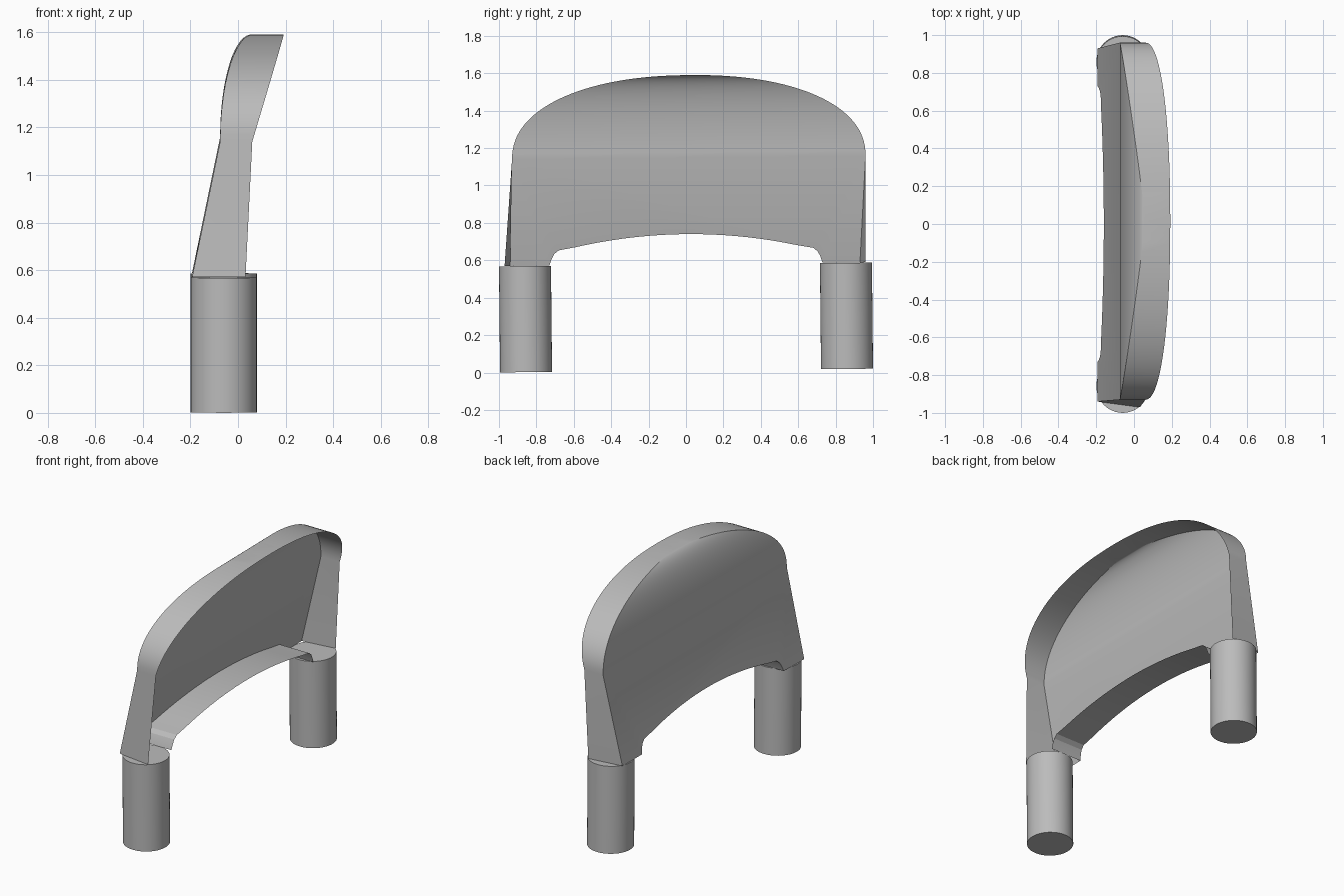
import bpy, bmesh, math

cube = bpy.data.objects.get("Cube")
if cube:
    bpy.data.objects.remove(cube)

grey = bpy.data.materials.new("plain_grey")
grey.use_nodes = True
colour = (0.5, 0.5, 0.5, 1)
grey.diffuse_color = colour
grey.node_tree.nodes["Principled BSDF"].inputs["Base Color"].default_value = colour

SHOULDER, TOP, FOOT = 1.15, 1.59, 0.58
RISE = TOP - SHOULDER
TILT = 0.01


def finish(obj, angle):
    obj.data.materials.append(grey)
    bpy.ops.object.select_all(action='DESELECT')
    obj.select_set(True)
    bpy.context.view_layer.objects.active = obj
    bpy.ops.object.shade_smooth_by_angle(angle=math.radians(angle))


def panel_x(z):
    """Depth of the panel sheet: leaning below, curling over at the top."""
    if z < SHOULDER:
        return -0.075 - 0.207 * (SHOULDER - z)
    t = min(1, (z - SHOULDER) / RISE)
    return 0.06 - 0.135 * math.sqrt(1 - t * t)


def lip_x(z):
    """Depth of the free edge of the rim."""
    slope = 0.05 if z < SHOULDER else 0.3
    return 0.06 + slope * (z - SHOULDER)


# Upper outline as matching left and right points, shoulder to crown
N = 32
left, right = [], []
for i in range(N):
    a = math.pi / 2 * i / N
    y = 0.945 * math.cos(a) ** 0.91
    z = SHOULDER + RISE * math.sin(a) ** 0.91
    left.append((0.015 - y, z))
    right.append((0.015 + y, z))
crown = (0.015, TOP)

# Lower opening: a shallow arch with flared ends meeting the legs
arch = [(-0.73, FOOT), (-0.72, 0.61), (-0.705, 0.64), (-0.68, 0.66)]
arch += [(0.66 * k / 10, 0.74 - 0.08 * abs(k / 10) ** 2) for k in range(-9, 10)]
arch += [(-y, z) for y, z in reversed(arch[:4])]

bm = bmesh.new()


def pair(y, z, inset=0):
    """A back and front vertex joined by the rim."""
    return [bm.verts.new((x, yy, z + TILT * yy))
            for x, yy in ((panel_x(z), y + inset), (lip_x(z), y))]


L = [pair(*p) for p in left]
R = [pair(*p) for p in right]
C = pair(*crown)
A = [pair(*p) for p in arch]
foot_l = pair(-0.97, FOOT, 0.03)
foot_r = pair(0.96, FOOT, -0.03)

# Curved upper sheet, ruled from side to side
for i in range(N - 1):
    bm.faces.new((L[i][0], R[i][0], R[i + 1][0], L[i + 1][0]))
bm.faces.new((L[-1][0], R[-1][0], C[0]))
# Flat lower sheet
bm.faces.new([foot_l[0]] + [p[0] for p in A] + [foot_r[0], R[0][0], L[0][0]])
# Outer rim and arch lip
for run in ([foot_l] + L + [C] + R[::-1] + [foot_r], A):
    for p, q in zip(run, run[1:]):
        bm.faces.new((p[0], q[0], q[1], p[1]))
bmesh.ops.recalc_face_normals(bm, faces=bm.faces)
mesh = bpy.data.meshes.new("backrest_shell")
bm.to_mesh(mesh)
bm.free()
shell = bpy.data.objects.new("backrest_shell", mesh)
bpy.context.collection.objects.link(shell)
finish(shell, 20)

# Round legs
for name, side in (("right_side_leg", 1), ("left_side_leg", -1)):
    y = 0.858 * side
    bpy.ops.mesh.primitive_cylinder_add(
        vertices=48, radius=0.139, depth=0.567,
        location=(-0.06, y, 0.294 + TILT * y), rotation=(TILT, 0, 0))
    leg = bpy.context.object
    leg.name = name
    finish(leg, 30)
